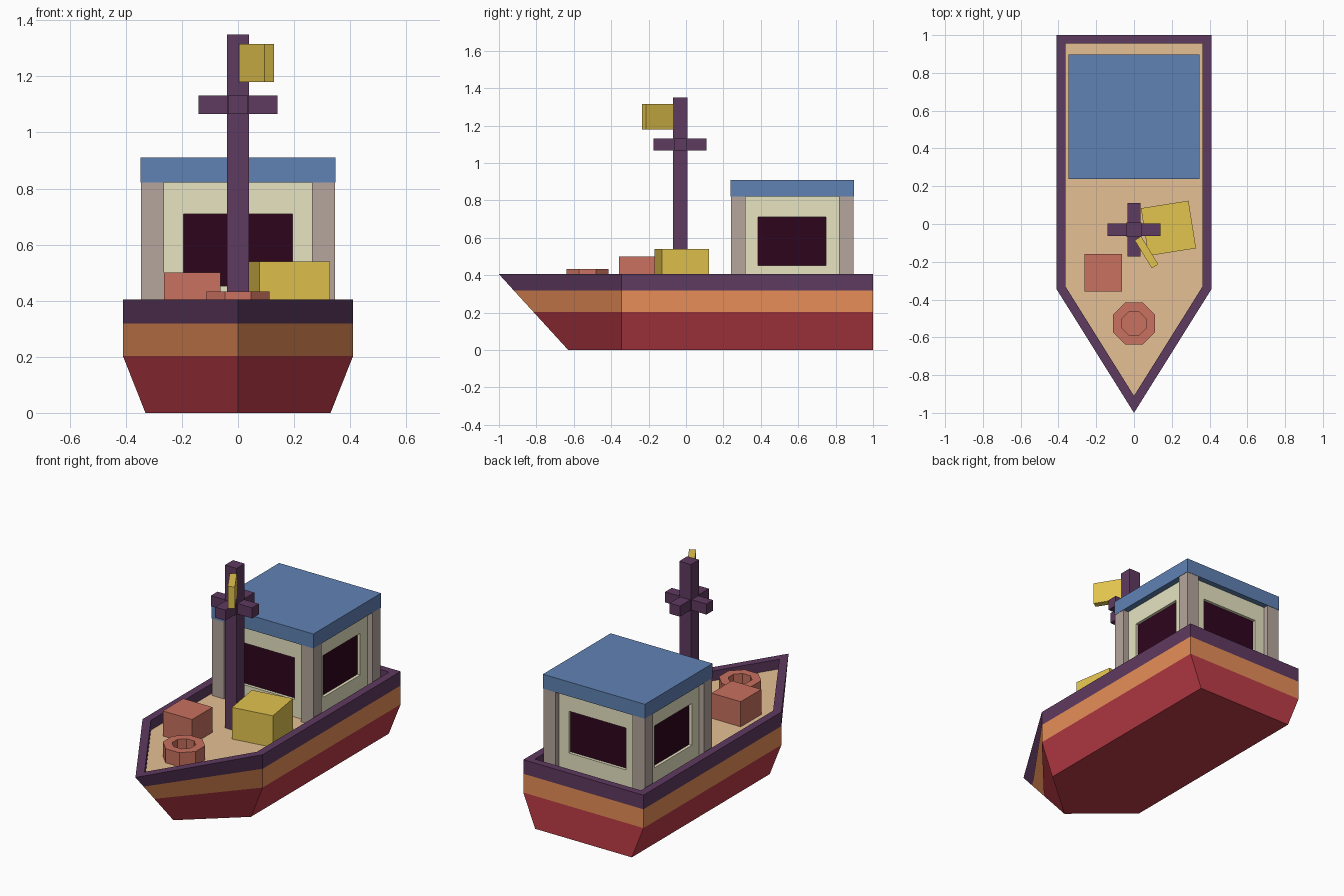
import bpy
import bmesh
import math
from mathutils import Matrix

cube = bpy.data.objects.get("Cube")
if cube:
    bpy.data.objects.remove(cube, do_unlink=True)


def material(name, *rgb):
    """Flat material from an sRGB colour, 0 to 255."""
    linear = [((c / 255 + 0.055) / 1.055) ** 2.4 for c in rgb]
    mat = bpy.data.materials.new(name)
    mat.use_nodes = True
    mat.diffuse_color = (*linear, 1)
    mat.node_tree.nodes["Principled BSDF"].inputs["Base Color"].default_value = (*linear, 1)
    return mat


red = material("hull red", 190, 60, 71)
orange = material("stripe orange", 232, 142, 88)
purple = material("rim purple", 95, 58, 96)
tan = material("deck tan", 230, 192, 148)
cream = material("wall cream", 232, 229, 194)
grey = material("post grey", 182, 166, 156)
blue = material("roof blue", 96, 130, 180)
yellow = material("crate yellow", 226, 195, 78)
pink = material("cargo pink", 200, 113, 95)
glass = material("window dark", 47, 3, 29)


def finish(name, bm, *mats):
    mesh = bpy.data.meshes.new(name)
    bm.normal_update()
    bm.to_mesh(mesh)
    bm.free()
    for mat in mats:
        mesh.materials.append(mat)
    obj = bpy.data.objects.new(name, mesh)
    bpy.context.collection.objects.link(obj)
    return obj


def box_mesh(x, y, z):
    """Box from its (low, high) extents on each axis."""
    bm = bmesh.new()
    size = [b - a for a, b in (x, y, z)]
    centre = [(a + b) / 2 for a, b in (x, y, z)]
    bmesh.ops.create_cube(bm, size=1, matrix=Matrix.Translation(centre) @ Matrix.Diagonal((*size, 1)))
    return bm


def box(name, x, y, z, mat, turn=0):
    bm = box_mesh(x, y, z)
    if turn:
        centre = ((x[0] + x[1]) / 2, (y[0] + y[1]) / 2, 0)
        bmesh.ops.rotate(bm, verts=bm.verts, cent=centre,
                         matrix=Matrix.Rotation(math.radians(turn), 3, 'Z'))
    return finish(name, bm, mat)


def loft(name, rings, bands, mats):
    """Skin closed rings from first to last; bands give each strip's material, the last the end cap."""
    bm = bmesh.new()
    loops = [[bm.verts.new(p) for p in ring] for ring in rings]
    count = len(loops[0])
    for low, high, band in zip(loops, loops[1:], bands):
        for i in range(count):
            j = (i + 1) % count
            bm.faces.new((low[i], low[j], high[j], high[i])).material_index = band
    bm.faces.new(loops[0][::-1]).material_index = bands[0]
    bm.faces.new(loops[-1]).material_index = bands[-1]
    return finish(name, bm, *mats)


# Hull with painted bands, raised rim and sunken deck
DECK, RIM = 0.345, 0.405


def outline(half, stern, shoulder, bow, z):
    return [(0, bow, z), (half, shoulder, z), (half, stern, z), (-half, stern, z), (-half, shoulder, z)]


def outer(half, z):
    return outline(half, 1, -0.345, -0.63 - 0.37 * z / RIM, z)


inner = (0.362, 0.956, -0.332, -0.91)
loft("hull",
     [outer(0.33, 0), outer(0.41, 0.202), outer(0.41, 0.318), outer(0.41, RIM),
      outline(*inner, RIM), outline(*inner, DECK)],
     [0, 1, 2, 2, 2, 3], [red, orange, purple, tan])

# Cabin walls with a recessed window on each side
bm = box_mesh((-0.31, 0.31), (0.271, 0.864), (DECK, 0.83))
bm.normal_update()
panes = [f for f in bm.faces if abs(f.normal.z) < 0.5]
bmesh.ops.inset_individual(bm, faces=panes, thickness=0.115, use_even_offset=True)
for pane in panes:
    for v in pane.verts:
        v.co.z = 0.71 if v.co.z > 0.58 else 0.452
for pane in bmesh.ops.extrude_discrete_faces(bm, faces=panes)["faces"]:
    pane.normal_update()
    bmesh.ops.translate(bm, verts=pane.verts, vec=pane.normal * -0.018)
    pane.material_index = 1
finish("cabin_walls", bm, cream, glass)

# Corner posts and roof
for side, x in (("right", (-0.346, -0.263)), ("left", (0.263, 0.346))):
    for end, y in (("front", (0.24, 0.318)), ("back", (0.818, 0.896))):
        box(f"cabin_post_{end}_{side}", x, y, (DECK, 0.825), grey)
box("cabin_roof", (-0.348, 0.348), (0.238, 0.898), (0.821, 0.91), blue)

# Mast, crossbars and flag
box("mast", (-0.04, 0.04), (-0.07, 0.008), (DECK, 1.35), purple)
box("crossbar_wide", (-0.141, 0.141), (-0.063, 0.002), (1.066, 1.131), purple)
box("crossbar_long", (-0.035, 0.035), (-0.173, 0.11), (1.066, 1.131), purple)
box("flag", (-0.021, 0.153), (-0.17, -0.13), (1.18, 1.315), yellow, turn=-58.5)

# Deck cargo
box("large_crate", (0.055, 0.31), (-0.15, 0.105), (DECK, 0.54), yellow, turn=9)
box("small_crate", (-0.263, -0.063), (-0.358, -0.158), (DECK, 0.5), pink)


# Octagonal ring with a sunken middle
def octagon(apothem, z):
    radius = apothem / math.cos(math.pi / 8)
    angles = [(i + 0.5) * math.pi / 4 for i in range(8)]
    return [(radius * math.cos(a), -0.527 + radius * math.sin(a), z) for a in angles]


loft("round_float",
     [octagon(0.112, DECK), octagon(0.112, 0.432), octagon(0.063, 0.432), octagon(0.063, 0.365)],
     [0, 0, 0, 0], [pink])
